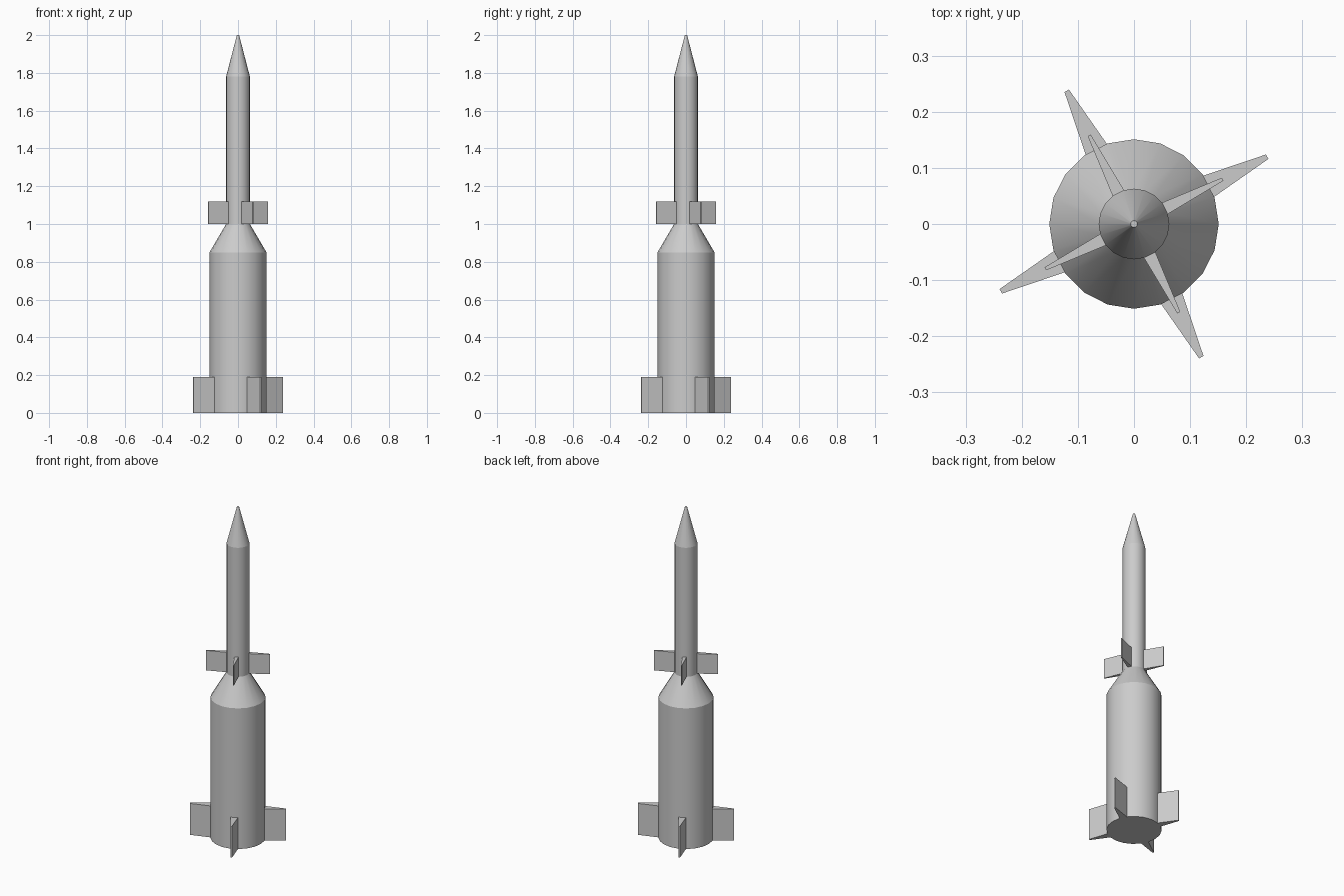
import bpy, bmesh
from math import radians, cos, sin, tau

if "Cube" in bpy.data.objects:
    bpy.data.objects.remove(bpy.data.objects["Cube"])

SIDES = 20
FIN_ANGLE = 26.8


def make_object(name, bm, smooth):
    bmesh.ops.recalc_face_normals(bm, faces=bm.faces)
    mesh = bpy.data.meshes.new(name)
    bm.to_mesh(mesh)
    bm.free()
    obj = bpy.data.objects.new(name, mesh)
    bpy.context.collection.objects.link(obj)
    if smooth:
        bpy.ops.object.select_all(action='DESELECT')
        obj.select_set(True)
        bpy.context.view_layer.objects.active = obj
        bpy.ops.object.shade_smooth_by_angle(angle=radians(30))
    return obj


def tube(name, z0, r0, z1, r1, cap_bottom=False, cap_top=False):
    """Straight or tapered section of the hull."""
    bm = bmesh.new()
    low, high = [[bm.verts.new((r * cos(tau * i / SIDES), r * sin(tau * i / SIDES), z))
                  for i in range(SIDES)] for r, z in ((r0, z0), (r1, z1))]
    for i in range(SIDES):
        j = (i + 1) % SIDES
        bm.faces.new((low[i], low[j], high[j], high[i]))
    if cap_bottom:
        bm.faces.new(low[::-1])
    if cap_top:
        bm.faces.new(high)
    # outward normals
    for f in bm.faces:
        f.normal_update()
    return make_object(name, bm, True)


def fin(name, angle, r_root, half_root, r_tip, half_tip, z0, z1):
    """Wedge fin: thick at the root, thin at the tip."""
    bm = bmesh.new()
    outline = [(r_root, -half_root), (r_tip, -half_tip), (r_tip, half_tip), (r_root, half_root)]
    base = bm.faces.new([bm.verts.new((x, y, z0)) for x, y in outline])
    top = bmesh.ops.extrude_face_region(bm, geom=[base], use_keep_orig=True)
    verts = [v for v in top["geom"] if isinstance(v, bmesh.types.BMVert)]
    bmesh.ops.translate(bm, verts=verts, vec=(0, 0, z1 - z0))
    obj = make_object(name, bm, False)
    obj.rotation_euler.z = angle
    return obj


# Hull sections
tube("booster_body", 0, 0.151, 0.85, 0.151, cap_bottom=True)
tube("shoulder_cone", 0.85, 0.151, 1.0, 0.063)
tube("upper_body", 1.0, 0.063, 1.78, 0.063)
tube("nose_cone", 1.78, 0.063, 2.0, 0.006, cap_top=True)

# Four fins on each stage
for k in range(4):
    a = radians(FIN_ANGLE + 90 * k)
    fin(f"booster_fin_{k + 1}", a, 0.140, 0.0225, 0.266, 0.0045, 0.0, 0.19)
    fin(f"upper_fin_{k + 1}", a, 0.060, 0.0115, 0.177, 0.003, 1.0, 1.12)
